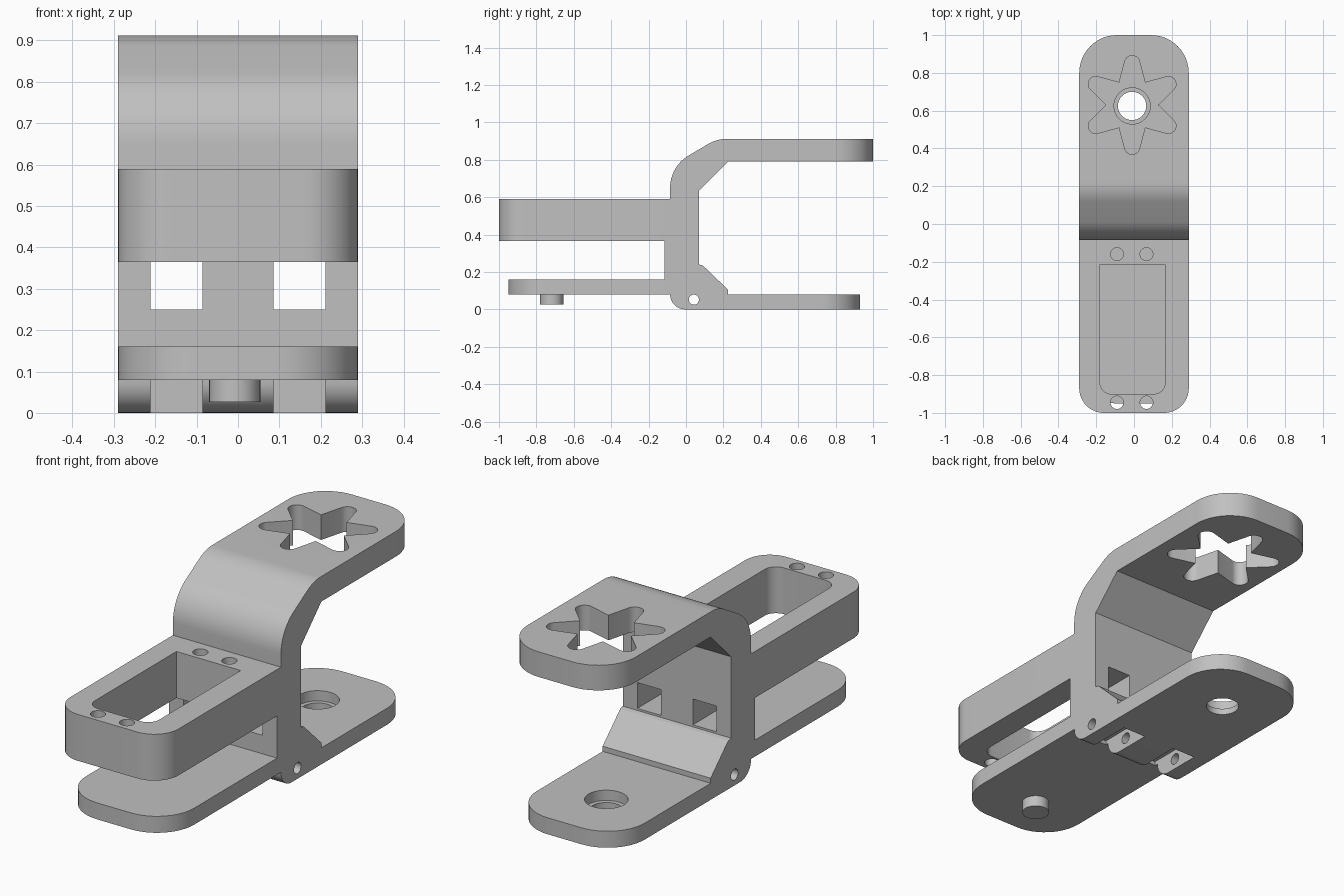
import bpy, bmesh
from math import sin, cos, radians
from mathutils import Vector

cube = bpy.data.objects.get("Cube")
if cube:
    bpy.data.objects.remove(cube, do_unlink=True)

grey = bpy.data.materials.new("plain grey")
grey.use_nodes = True
grey.diffuse_color = (0.53, 0.53, 0.53, 1)
grey.node_tree.nodes["Principled BSDF"].inputs["Base Color"].default_value = grey.diffuse_color

HALF = 0.29     # half width of the bracket
MID = -0.01     # x of the centre line of the holes


def arc(cx, cy, r, start, end, steps=10):
    angles = [radians(start + (end - start) * i / steps) for i in range(steps + 1)]
    return [(cx + r * cos(a), cy + r * sin(a)) for a in angles]


def circle(cx, cy, r):
    return arc(cx, cy, r, 0, 348.75, 31)


def rect(a0, a1, b0, b1):
    return [(a0, b0), (a1, b0), (a1, b1), (a0, b1)]


def prism(name, outline, axis, low, high, rounding=None):
    """Extrude a 2D outline along x (outline is y,z), y (x,z) or z (x,y)."""
    place = {"x": lambda a, b, c: (c, a, b),
             "y": lambda a, b, c: (a, c, b),
             "z": lambda a, b, c: (a, b, c)}[axis]
    bm = bmesh.new()
    face = bm.faces.new([bm.verts.new(place(a, b, low)) for a, b in outline])
    new = bmesh.ops.extrude_face_region(bm, geom=[face])["geom"]
    bmesh.ops.translate(bm, verts=[v for v in new if isinstance(v, bmesh.types.BMVert)],
                        vec=Vector(place(0, 0, high - low)))
    bmesh.ops.recalc_face_normals(bm, faces=bm.faces[:])
    # round the upright corner edges at the given y positions
    for y, radius in (rounding or {}).items():
        edges = [e for e in bm.edges if all(abs(v.co.y - y) < 1e-4 for v in e.verts)
                 and abs(e.verts[0].co.x - e.verts[1].co.x) < 1e-4]
        bmesh.ops.bevel(bm, geom=edges, offset=radius, offset_type="OFFSET",
                        segments=12, profile=0.5, affect="EDGES", clamp_overlap=False)
    mesh = bpy.data.meshes.new(name)
    bm.to_mesh(mesh)
    bm.free()
    mesh.materials.append(grey)
    obj = bpy.data.objects.new(name, mesh)
    bpy.context.collection.objects.link(obj)
    return obj


def select(obj):
    bpy.ops.object.select_all(action="DESELECT")
    obj.select_set(True)
    bpy.context.view_layer.objects.active = obj


def cut(target, *shape):
    cutter = prism("cutter", *shape)
    cutter.hide_render = True
    mod = target.modifiers.new("cut", "BOOLEAN")
    mod.operation, mod.solver, mod.object = "DIFFERENCE", "EXACT", cutter
    select(target)
    bpy.ops.object.modifier_apply(modifier=mod.name)
    bpy.data.objects.remove(cutter, do_unlink=True)


# Side profile: base plate, column, top arm, motor holder, lower front plate
profile = [(0.93, 0), (0.93, 0.08), (0.225, 0.08), (0.225, 0.105), (0.09, 0.235),
           (0.07, 0.24), (0.07, 0.635), (0.225, 0.79), (1, 0.79), (1, 0.912)]
profile += arc(0.22, 0.712, 0.2, 90, 120)
profile += arc(0.115, 0.65, 0.2, 120, 180, 14)
profile += [(-0.085, 0.59), (-1, 0.59), (-1, 0.365), (-0.115, 0.365),
            (-0.115, 0.16), (-0.95, 0.16), (-0.95, 0.08)]
profile += arc(-0.005, 0.08, 0.08, 180, 270)
bracket = prism("bracket_body", profile, "x", -HALF, HALF,
                {0.93: 0.2, 1: 0.2, -0.95: 0.2, -1: 0.13})

# Motor opening with rounded front corners, and its screw holes
opening = [(0.165, -0.215), (-0.18, -0.215)]
opening += arc(-0.12, -0.84, 0.06, 180, 270, 8) + arc(0.105, -0.84, 0.06, 270, 360, 8)
cut(bracket, opening, "z", 0.3, 0.7)
for x in (-0.09, 0.066):
    for y in (-0.16, -0.945):
        cut(bracket, circle(x, y, 0.034), "z", 0.3, 0.7)

# Six-armed star hole in the top arm
star = []
for arm in range(6):
    turn = 30 + 60 * arm
    inner, tip = radians(turn - 30), radians(turn)
    star.append((MID + 0.137 * cos(inner), 0.63 + 0.137 * sin(inner)))
    star += arc(MID + 0.222 * cos(tip), 0.63 + 0.222 * sin(tip), 0.04, turn - 75, turn + 75)
cut(bracket, star, "z", 0.7, 1)

# Stepped pivot hole in the base plate
cut(bracket, circle(MID, 0.625, 0.075), "z", -0.1, 0.2)
cut(bracket, circle(MID, 0.625, 0.096), "z", 0.03, 0.2)

# Cable windows and hinge slots on both sides, then the hinge pin hole
for side in (-1, 1):
    a, b = sorted((side * 0.086, side * 0.212))
    cut(bracket, rect(a, b, 0.25, 0.375), "y", -0.116, 0.2)
    cut(bracket, rect(a, b, -0.1, 0.1), "y", -0.1, 0.18)
cut(bracket, circle(0.042, 0.052, 0.027), "x", -0.4, 0.4)

# Pivot pin under the lower front plate
pin = prism("pivot_pin", circle(-0.008, -0.718, 0.062), "z", 0.026, 0.085)

for obj in (bracket, pin):
    select(obj)
    bpy.ops.object.shade_smooth_by_angle(angle=radians(25))
